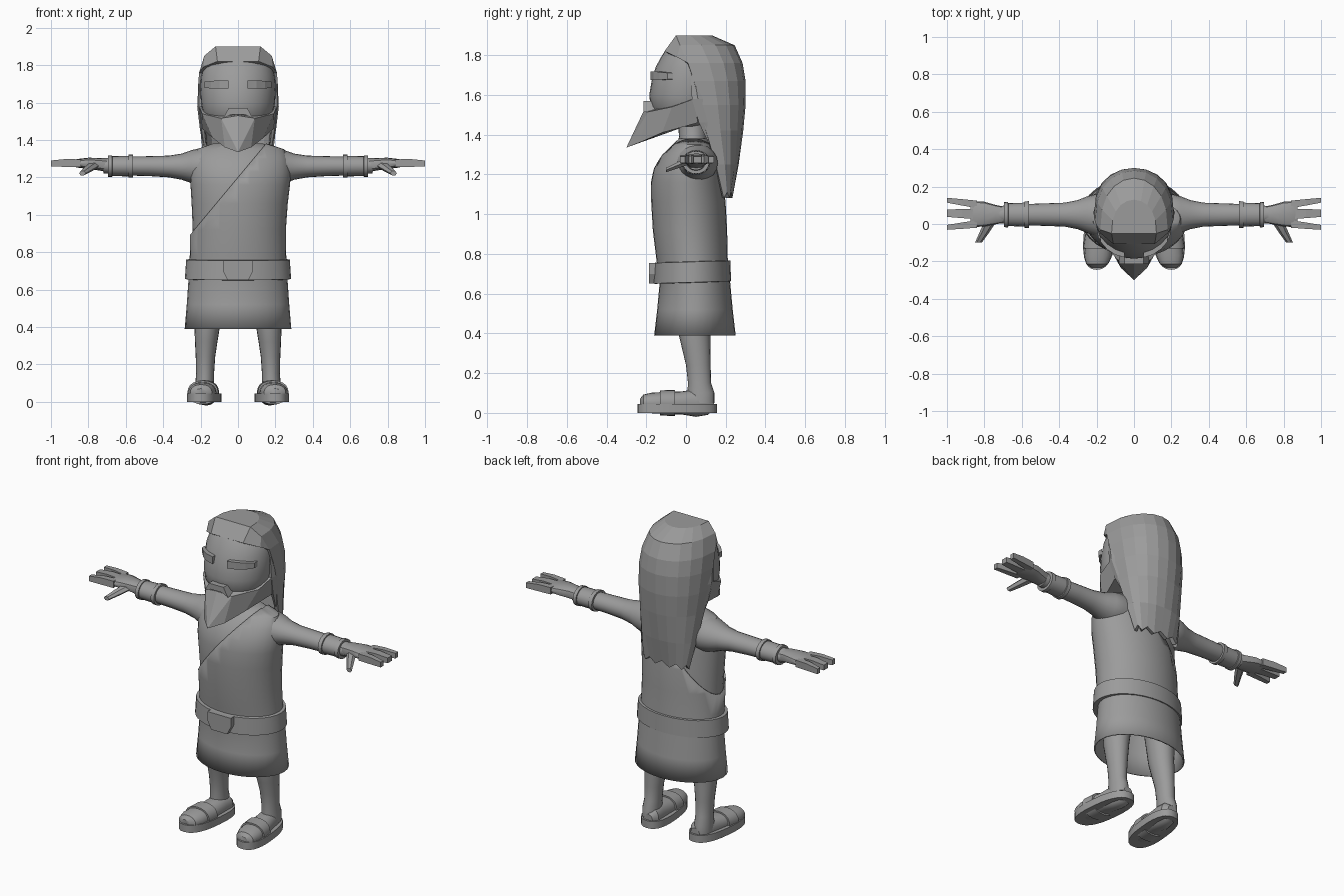
import bpy, bmesh, math
from mathutils import Vector

grey = bpy.data.materials.new("plain_grey")
grey.diffuse_color = (0.33, 0.33, 0.33, 1)
smooth_parts = []


def finish(name, bm, mirror=False, smooth=True, thick=0):
    bmesh.ops.recalc_face_normals(bm, faces=bm.faces)
    me = bpy.data.meshes.new(name)
    bm.to_mesh(me)
    bm.free()
    me.materials.append(grey)
    ob = bpy.data.objects.new(name, me)
    bpy.context.collection.objects.link(ob)
    if thick:
        m = ob.modifiers.new("thickness", 'SOLIDIFY')
        m.thickness, m.offset = thick, -1
    if mirror:
        ob.modifiers.new("mirror", 'MIRROR').use_clip = False
    if smooth:
        smooth_parts.append(ob)
    return ob


def tube(rings, axis='z', n=24, power=1.0, caps=True):
    """Loft rings (position, centre_u, centre_v, radius_u, radius_v) along an axis."""
    bm = bmesh.new()
    loops = []
    shift = math.pi / 4 if n == 4 else 0
    k = math.sqrt(2) if n == 4 else 1
    for p, cu, cv, ru, rv in rings:
        loop = []
        for i in range(n):
            t = 2 * math.pi * i / n + shift
            c, s = math.cos(t), math.sin(t)
            u = cu + k * ru * math.copysign(abs(c) ** power, c)
            v = cv + k * rv * math.copysign(abs(s) ** power, s)
            loop.append(bm.verts.new({'z': (u, v, p), 'x': (p, u, v), 'y': (u, p, v)}[axis]))
        loops.append(loop)
    for a, b in zip(loops, loops[1:]):
        for i in range(n):
            j = (i + 1) % n
            bm.faces.new((a[i], a[j], b[j], b[i]))
    if caps:
        bm.faces.new(loops[0])
        bm.faces.new(loops[-1])
    return bm


def plate(name, outline, y0, y1):
    """Extrude an x/z outline from y0 to y1."""
    bm = bmesh.new()
    f = bm.faces.new([bm.verts.new((x, y0, z)) for x, z in outline])
    ext = bmesh.ops.extrude_face_region(bm, geom=[f])['geom']
    for v in ext:
        if isinstance(v, bmesh.types.BMVert):
            v.co.y = y1
    return finish(name, bm, smooth=False)


# torso and draped robe
robe_rings = [(.39, 0, .045, .285, .205), (.52, 0, .045, .274, .19), (.65, 0, .045, .265, .178),
              (.78, 0, .03, .258, .18), (.92, 0, .02, .256, .187), (1.06, .004, .012, .262, .187),
              (1.16, .01, .006, .268, .182), (1.23, .012, .01, .272, .172), (1.30, .012, .02, .262, .145),
              (1.35, .012, .03, .235, .108), (1.38, .005, .035, .15, .08)]
torso_rings = [(z, 0, cy, rx - .014, ry - .010) for z, cx, cy, rx, ry in robe_rings[2:]]
finish("torso", tube(torso_rings, n=32))
bm = tube(robe_rings, n=32, caps=False)
bmesh.ops.bisect_plane(bm, geom=bm.verts[:] + bm.edges[:] + bm.faces[:],
                       plane_co=(.15, 0, 1.38), plane_no=Vector((-.48, 0, .40)).normalized(),
                       clear_outer=True)
finish("robe", bm, thick=.008)

# belt, tilted slightly up at the back, and buckle
belt = tube([(.65, 0, .03, .272, .185), (.652, 0, .03, .284, .197), (.755, 0, .03, .277, .193),
             (.757, 0, .03, .264, .18)], n=32)
for v in belt.verts:
    v.co.z += .03 * (v.co.y - .03) + .005
finish("belt", belt)
plate("buckle", [(-.08, .755), (.08, .755), (.08, .70), (.055, .65), (-.055, .65), (-.08, .70)], -.185, -.14)

# neck and head
finish("neck", tube([(1.34, 0, .035, .11, .08), (1.39, 0, .035, .088, .07), (1.52, 0, .03, .085, .075)]))
finish("head", tube([(1.44, 0, .0, .09, .09), (1.48, 0, .0, .155, .14), (1.54, 0, .0, .187, .178),
                     (1.60, 0, .005, .198, .19), (1.67, 0, .015, .202, .188), (1.74, 0, .025, .198, .178),
                     (1.80, 0, .03, .183, .15), (1.85, 0, .035, .15, .12), (1.88, 0, .04, .1, .08)], n=28))

# brow over each eye, wrapped round the face
finish("brow", tube([(.05, -.165, 1.697, .014, .022), (.10, -.150, 1.697, .014, .022),
                     (.145, -.120, 1.695, .014, .020), (.18, -.080, 1.695, .014, .016)], 'x', 4),
       mirror=True, smooth=False)
plate("moustache", [(-.08, 1.515), (-.05, 1.57), (.05, 1.57), (.08, 1.515), (.04, 1.535), (-.04, 1.535)],
      -.214, -.14)

# faceted pointed beard, one half mirrored
pts = dict(a=(0, -.208, 1.53), b=(.09, -.19, 1.515), c=(.192, -.07, 1.54), d=(.208, .04, 1.58),
           e=(.19, .06, 1.46), f=(.135, -.12, 1.41), g=(.07, -.235, 1.36), t=(0, -.30, 1.335),
           u=(0, .02, 1.45), h=(0, -.08, 1.56))
bm = bmesh.new()
vs = {k: bm.verts.new(p) for k, p in pts.items()}
for face in ("abt", "bgt", "bcfg", "cdef", "euf", "fug", "gut", "abh", "bch", "cdh"):
    bm.faces.new([vs[k] for k in face])
finish("beard", bm, mirror=True, smooth=False)

# long hair: half rings (height, half width, front y, back y) open at the front
hair_rows = [(1.90, .12, -.05, .13), (1.85, .18, -.03, .245), (1.76, .208, .01, .285), (1.67, .215, .04, .30),
             (1.55, .212, .07, .30), (1.42, .198, .10, .288), (1.25, .18, .15, .265), (1.08, .155, .19, .235)]
bm = bmesh.new()
n = 10
rows = []
for r, (z, w, yf, yb) in enumerate(hair_rows):
    row = []
    for i in range(n + 1):
        t = math.pi * (i / n - .5)
        c = max(math.cos(t), 0) ** .8
        jag = .03 * (i % 2) if r == len(hair_rows) - 1 else 0
        row.append(bm.verts.new((w * math.sin(t), yf + (yb - yf) * c, z + jag)))
    rows.append(row)
for a, b in zip(rows, rows[1:]):
    for i in range(n):
        bm.faces.new((a[i], a[i + 1], b[i + 1], b[i]))
bm.faces.new(rows[0])
# fringe over the forehead
low = [bm.verts.new(p) for p in ((-.185, -.045, 1.79), (-.11, -.108, 1.82), (.11, -.108, 1.82), (.185, -.045, 1.79))]
top, side = rows[0], rows[1]
bm.faces.new((top[0], top[n], low[2], low[1]))
for s, l0, l1 in ((0, low[0], low[1]), (n, low[3], low[2])):
    bm.faces.new((top[s], l1, l0, side[s]))
    bm.faces.new((side[s], l0, rows[2][s]))
finish("hair", bm, smooth=False, thick=.025)

# loose lock in front of each shoulder
finish("side_lock", tube([(1.70, .2, .04, .012, .02), (1.58, .2, .06, .018, .035),
                          (1.46, .188, .095, .016, .035), (1.36, .175, .13, .01, .02)], n=6),
       mirror=True, smooth=False)

# arms with flared shoulders
finish("arm", tube([(.12, .04, 1.255, .11, .10), (.20, .045, 1.257, .115, .10), (.25, .05, 1.257, .098, .088),
                    (.30, .05, 1.257, .078, .07), (.37, .05, 1.258, .064, .058), (.48, .05, 1.26, .060, .053),
                    (.60, .05, 1.26, .056, .050), (.72, .05, 1.262, .046, .040)], 'x', 20), mirror=True)
finish("wrist_cuff", tube([(.562, .05, 1.26, .055, .048), (.562, .05, 1.26, .072, .062),
                           (.585, .05, 1.26, .071, .061), (.586, .05, 1.26, .064, .055),
                           (.672, .05, 1.26, .061, .053), (.673, .05, 1.26, .068, .058),
                           (.695, .05, 1.26, .067, .057), (.695, .05, 1.26, .045, .04)], 'x', 20), mirror=True)

# hands
finish("palm", tube([(.69, .05, 1.263, .042, .036), (.74, .05, 1.27, .052, .034), (.80, .053, 1.275, .066, .030),
                     (.86, .053, 1.275, .070, .023), (.875, .053, 1.275, .066, .018)], 'x', 12, .75), mirror=True)
for label, y0, y1, hw in (("outer", .105, .127, .017), ("middle", .053, .058, .024), ("inner", .0, -.018, .017)):
    ym = (y0 + y1) / 2
    finish(label + "_finger", tube([(.84, y0, 1.275, hw + .003, .021), (.92, ym, 1.277, hw, .021),
                                    (1.0, y1, 1.274, hw - .004, .016)], 'x', 4), mirror=True, smooth=False)
finish("thumb", tube([(.01, .77, 1.265, .032, .02), (-.045, .80, 1.245, .026, .018),
                      (-.10, .832, 1.222, .018, .013)], 'y', 6), mirror=True)

# legs
finish("leg", tube([(.05, .178, .075, .05, .068), (.10, .178, .075, .05, .068), (.15, .176, .068, .048, .058),
                    (.24, .174, .062, .052, .062), (.32, .17, .052, .06, .071), (.40, .165, .042, .068, .08),
                    (.62, .15, .04, .085, .095)], n=20), mirror=True)


def splay(bm):
    for v in bm.verts:
        v.co.x -= .1 * (v.co.y + .045)
    return bm


# sandals: sole, foot and strap
finish("sole", splay(tube([(0, .18, -.045, .088, .2), (.045, .18, -.045, .088, .2)], n=28, power=.8)), mirror=True)
finish("foot", splay(tube([(-.232, .18, .05, .03, .02), (-.215, .18, .05, .058, .042), (-.17, .18, .05, .073, .052),
                           (-.09, .18, .05, .073, .056), (-.02, .18, .05, .066, .058), (.05, .18, .05, .06, .07),
                           (.11, .18, .05, .055, .06), (.142, .18, .05, .03, .03)], 'y', 20, .9)), mirror=True)
finish("strap", splay(tube([(-.13, .18, .05, .07, .05), (-.13, .18, .05, .082, .063), (-.055, .18, .05, .08, .066),
                            (-.055, .18, .05, .066, .05)], 'y', 20, .9)), mirror=True)

# smooth shading with sharp edges kept
for ob in bpy.context.scene.objects:
    ob.select_set(ob in smooth_parts)
bpy.context.view_layer.objects.active = smooth_parts[0]
bpy.ops.object.shade_smooth_by_angle(angle=math.radians(35))
